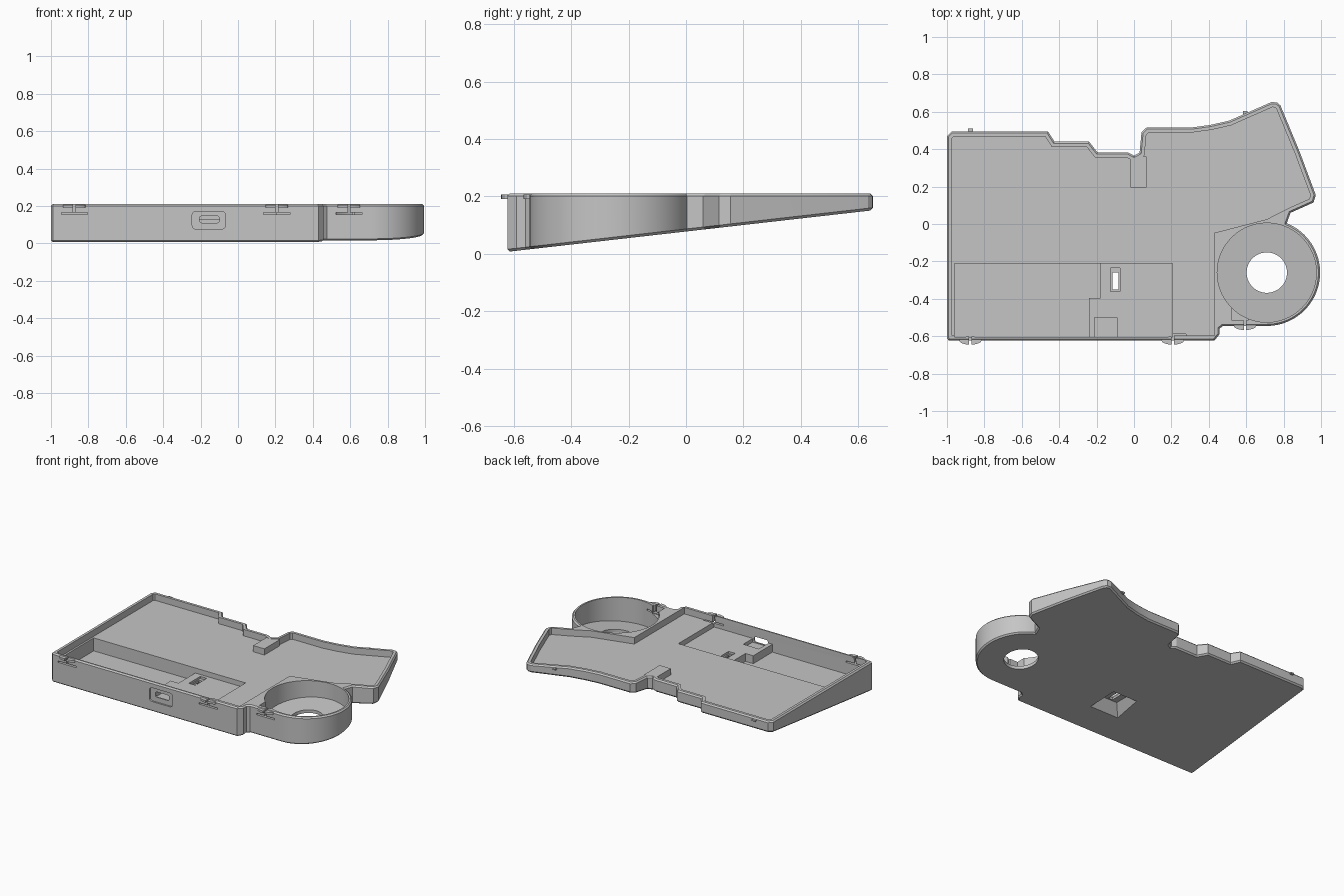
import bpy, bmesh, math
from mathutils import Vector, Matrix

cube = bpy.data.objects.get("Cube")
if cube:
    bpy.data.objects.remove(cube, do_unlink=True)

mat = bpy.data.materials.new("plain_grey")
mat.use_nodes = True
mat.diffuse_color = (0.56, 0.56, 0.56, 1)
mat.node_tree.nodes["Principled BSDF"].inputs["Base Color"].default_value = mat.diffuse_color

TOP = 0.21        # rim height
FLOOR = 0.165     # main tray floor
WALL = 0.027
OVER = 0.3        # cutters reach above the rim
CX, CY = 0.71, -0.26   # round pocket centre


def slope(y):
    """Height of the tilted underside."""
    return 0.007 + (y + 0.623) * 0.1136


def finish(name, bm):
    bmesh.ops.recalc_face_normals(bm, faces=bm.faces)
    if bm.calc_volume(signed=True) < 0:
        bmesh.ops.reverse_faces(bm, faces=bm.faces)
    mesh = bpy.data.meshes.new(name)
    bm.to_mesh(mesh)
    bm.free()
    mesh.materials.append(mat)
    obj = bpy.data.objects.new(name, mesh)
    bpy.context.collection.objects.link(obj)
    return obj


def prism(name, points, bottom, top, chamfer=0):
    """Upright prism; bottom is a height or a function of y."""
    low = bottom if callable(bottom) else (lambda y: bottom)
    bm = bmesh.new()
    a = [bm.verts.new((x, y, low(y))) for x, y in points]
    b = [bm.verts.new((x, y, top)) for x, y in points]
    caps = [bm.faces.new(a), bm.faces.new(b)]
    n = len(points)
    for i in range(n):
        j = (i + 1) % n
        bm.faces.new((a[i], a[j], b[j], b[i]))
    bmesh.ops.recalc_face_normals(bm, faces=bm.faces)
    if chamfer:
        edges = [e for f in caps for e in f.edges]
        bmesh.ops.bevel(bm, geom=edges, offset=chamfer, segments=1, affect='EDGES')
    return finish(name, bm)


def box(name, x, y, z, rounding=0):
    """Box from ranges, optionally rounded along y."""
    bm = bmesh.new()
    bmesh.ops.create_cube(bm, size=1)
    for v in bm.verts:
        v.co = [r[0] if c < 0 else r[1] for c, r in zip(v.co, (x, y, z))]
    if rounding:
        edges = [e for e in bm.edges if abs(e.verts[0].co.y - e.verts[1].co.y) > 0.001]
        bmesh.ops.bevel(bm, geom=edges, offset=rounding, segments=4, profile=0.5, affect='EDGES')
    return finish(name, bm)


def arc(r, start, end, steps):
    angles = [math.radians(start + (end - start) * i / steps) for i in range(steps + 1)]
    return [(CX + r * math.cos(t), CY + r * math.sin(t)) for t in angles]


def circle(r, n):
    return arc(r, 0, 360, n)[:-1]


def inset(points, d):
    """Mitred inward offset of a clockwise outline."""
    pts = [Vector(p) for p in points]
    out = []
    for i, p in enumerate(pts):
        u = (p - pts[i - 1]).normalized()
        w = (pts[(i + 1) % len(pts)] - p).normalized()
        n1, n2 = Vector((u.y, -u.x)), Vector((w.y, -w.x))
        out.append(tuple(p + (n1 + n2) * d / (1 + n1.dot(n2))))
    return out


def volume(mesh):
    """Volume of a closed mesh, or zero when it has holes."""
    bm = bmesh.new()
    bm.from_mesh(mesh)
    closed = all(e.is_manifold for e in bm.edges)
    result = bm.calc_volume(signed=True) if closed else 0
    bm.free()
    return result


def combine(target, tool, operation='DIFFERENCE'):
    """Apply a boolean, keeping the first solver result that stays solid."""
    before = volume(target.data)
    mod = target.modifiers.new("shape", 'BOOLEAN')
    mod.operation = operation
    mod.object = tool
    for solver in ('MANIFOLD', 'EXACT', 'FLOAT'):
        mod.solver = solver
        bpy.context.view_layer.update()
        graph = bpy.context.evaluated_depsgraph_get()
        mesh = bpy.data.meshes.new_from_object(target.evaluated_get(graph), depsgraph=graph)
        after = volume(mesh)
        changed = abs(after - before) > 1e-8
        if changed and before * 0.5 < after < before * 1.1:
            target.data = mesh
            break
    target.modifiers.clear()
    bpy.data.objects.remove(tool, do_unlink=True)


# Outline of the key area, clockwise from the front corner
key_edge = [(-0.99, -0.623), (-1, -0.61), (-1, 0.47), (-0.975, 0.495), (-0.46, 0.495),
            (-0.425, 0.44), (-0.24, 0.44), (-0.195, 0.382), (-0.03, 0.382), (0, 0.365),
            (0.03, 0.382), (0.04, 0.49), (0.067, 0.516), (0.307, 0.516), (0.41, 0.53),
            (0.51, 0.553), (0.735, 0.652), (0.765, 0.65), (0.783, 0.634), (0.885, 0.388),
            (0.972, 0.155), (0.96, 0.115), (0.837, 0.06)]

# Case body with tilted underside
outline = key_edge + arc(0.285, 68, -90, 36) + [(0.475, -0.545), (0.457, -0.56),
                                               (0.457, -0.59), (0.43, -0.623)]
body = prism("case_body", outline, slope, TOP, chamfer=0.009)

# Main tray
tray = inset(key_edge[2:] + [(0.72, 0.0), (0.457, -0.068), (0.457, -0.623), (-1, -0.623)], WALL)
combine(body, prism("tray_cut", tray, FLOOR, OVER))

# Round pocket with central hole
combine(body, prism("pocket_cut", circle(0.265, 96), lambda y: slope(y) + 0.022, OVER))
combine(body, prism("hole_cut", circle(0.108, 64), -0.1, OVER))

# Controller recess and deeper battery recess
combine(body, box("controller_cut", (-0.96, 0.207), (-0.605, -0.212), (0.13, OVER)))
battery = [(-0.96, -0.605), (-0.96, -0.212), (-0.18, -0.212), (-0.18, -0.395),
           (-0.24, -0.395), (-0.24, -0.605)]
combine(body, prism("battery_cut", battery, 0.075, OVER))

# Front port: plug recess, opening, and seat behind it
combine(body, box("seat_cut", (-0.21, -0.09), (-0.603, -0.5), (0.105, OVER)))
combine(body, box("plug_cut", (-0.245, -0.067), (-0.7, -0.612), (0.077, 0.172), 0.02))
combine(body, box("port_cut", (-0.207, -0.1), (-0.7, -0.55), (0.11, 0.147), 0.014))

# Button slot and flared recess underneath
combine(body, box("slot_step_cut", (-0.125, -0.075), (-0.36, -0.235), (0.115, OVER)))
combine(body, box("slot_cut", (-0.116, -0.084), (-0.35, -0.26), (0.05, OVER)))
flare = bmesh.new()
bmesh.ops.create_cone(flare, cap_ends=True, segments=4, radius1=0.19, radius2=0.085, depth=0.1,
                      matrix=Matrix.Translation((-0.1, -0.3, 0.05)) @ Matrix.Rotation(math.pi / 4, 4, 'Z'))
combine(body, finish("flare_cut", flare))

# Snap bumps on the front and back edges
clips = [(-0.875, -0.623), (0.207, -0.623), (0.593, -0.545)]
for x, y in clips:
    lens = [(x + 0.06 * math.cos(i * math.pi / 8), y + 0.022 * math.sin(i * math.pi / 8))
            for i in range(16)]
    combine(body, prism("bump", lens, 0.191, 0.206), 'UNION')
for x, y in ((-0.875, 0.49), (0.595, 0.585)):
    combine(body, box("bump", (x - 0.013, x + 0.013), (y - 0.01, y + 0.02), (0.19, 0.2)), 'UNION')

# Flex slits around each front clip
combine(body, box("clip_room_cut", (0.525, 0.61), (-0.515, -0.45), (0.15, OVER)))
for x, y in clips:
    combine(body, box("slit_cut", (x - 0.07, x + 0.07), (y - 0.05, y + 0.035), (0.156, 0.166)))
    combine(body, box("stem_cut", (x - 0.006, x + 0.006), (y - 0.05, y + 0.035), (0.16, OVER)))

# Raised block behind the notch
block = box("notch_block", (-0.02, 0.066), (0.195, 0.362), (FLOOR - 0.005, TOP - 0.002))

for obj in (body, block):
    bpy.ops.object.select_all(action='DESELECT')
    obj.select_set(True)
    bpy.context.view_layer.objects.active = obj
    bpy.ops.object.shade_smooth_by_angle(angle=math.radians(20))
